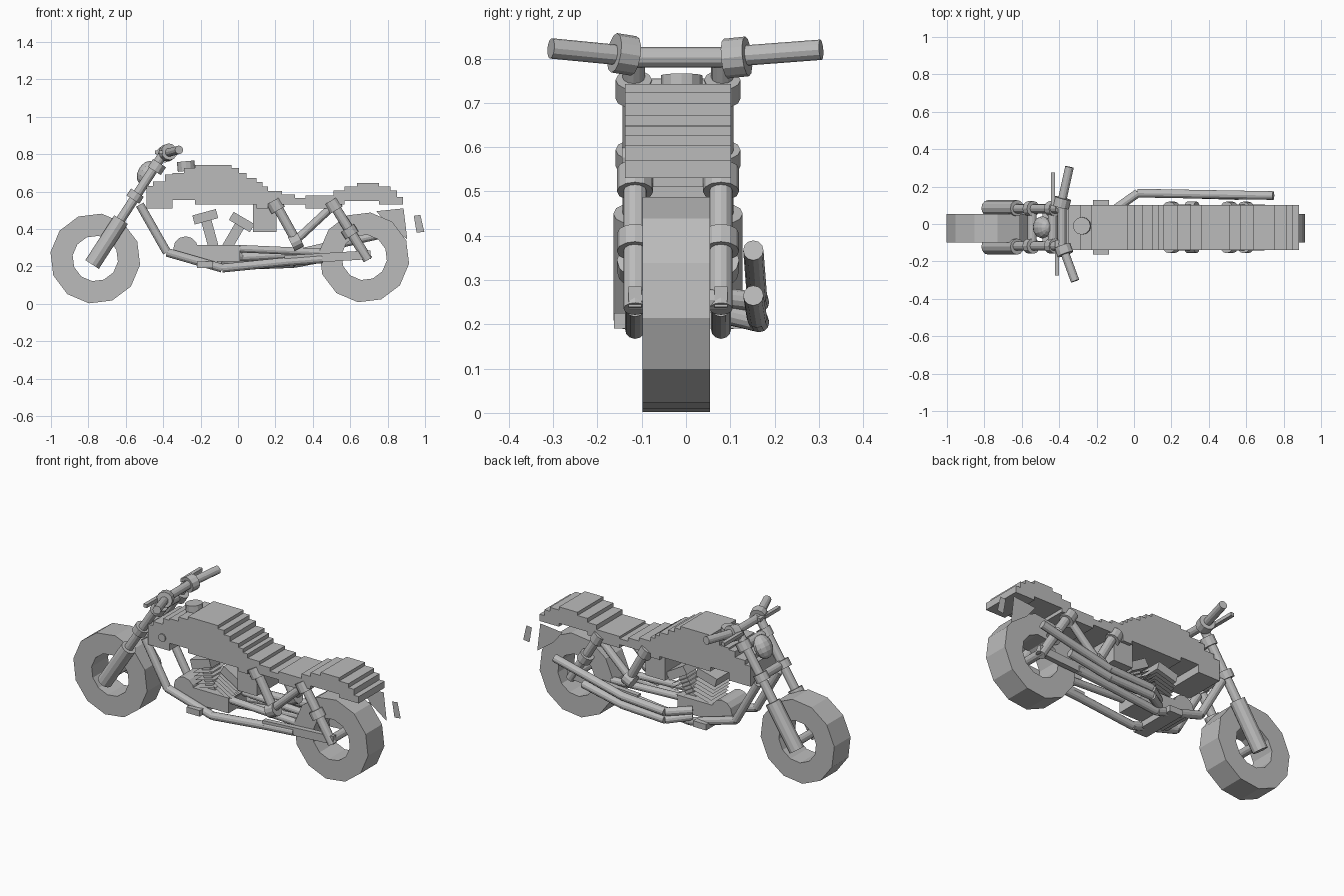
import bpy, bmesh, math
from mathutils import Vector, Matrix

cube = bpy.data.objects.get("Cube")
if cube:
    bpy.data.objects.remove(cube)

GREY = (0.5, 0.5, 0.5, 1)
mat = bpy.data.materials.new("plain grey")
mat.use_nodes = True
mat.diffuse_color = GREY
mat.node_tree.nodes["Principled BSDF"].inputs["Base Color"].default_value = GREY

MID = -0.018      # centre plane of the machine
SIDE = 0.097      # offset of paired tubes from it


def finish(name, bm):
    mesh = bpy.data.meshes.new(name)
    bmesh.ops.recalc_face_normals(bm, faces=bm.faces)
    bm.to_mesh(mesh)
    bm.free()
    mesh.materials.append(mat)
    ob = bpy.data.objects.new(name, mesh)
    bpy.context.collection.objects.link(ob)
    return ob


def rod(bm, a, b, r, sides=12):
    a, b = Vector(a), Vector(b)
    d = b - a
    m = Matrix.Translation((a + b) / 2) @ d.to_track_quat('Z', 'Y').to_matrix().to_4x4()
    bmesh.ops.create_cone(bm, cap_ends=True, segments=sides, radius1=r, radius2=r,
                          depth=d.length, matrix=m)


def tube(name, points, r, sides=12):
    bm = bmesh.new()
    for a, b in zip(points, points[1:]):
        rod(bm, a, b, r, sides)
    return finish(name, bm)


def pair(name, points, r, off=SIDE):
    # Points are (x, z); one tube on each side
    for label, s in (("left", 1), ("right", -1)):
        tube(f"{label}_{name}", [(x, MID + s * off, z) for x, z in points], r)


def box_into(bm, x, y, z, turn=0):
    c = Vector([sum(p) / 2 for p in (x, y, z)])
    size = [p[1] - p[0] for p in (x, y, z)]
    bmesh.ops.create_cube(bm, size=1, matrix=Matrix.Translation(c)
                          @ Matrix.Rotation(turn, 4, 'Y') @ Matrix.Diagonal((*size, 1)))


def box(name, x, y, z, turn=0):
    bm = bmesh.new()
    box_into(bm, x, y, z, turn)
    return finish(name, bm)


def across(w):
    return (MID - w, MID + w)


def plate(name, corners, y):
    bm = bmesh.new()
    bm.faces.new([bm.verts.new((x, y, z)) for x, z in corners])
    return finish(name, bm)


# Thick twelve-sided tyres with open centres
def wheel(name, x, z, outer=0.242, inner=0.122, half=0.076):
    bm = bmesh.new()
    n, rings = 12, []
    for r, y in ((outer, -half), (outer, half), (inner, half), (inner, -half)):
        rings.append([bm.verts.new((x + r * math.cos(t), MID - 0.004 + y, z + r * math.sin(t)))
                      for t in [math.radians(30 * i - 8) for i in range(n)]])
    for k in range(4):
        p, q = rings[k], rings[(k + 1) % 4]
        for i in range(n):
            j = (i + 1) % n
            bm.faces.new((p[i], p[j], q[j], q[i]))
    finish(name, bm)


wheel("front_wheel", -0.763, 0.242)
wheel("rear_wheel", 0.675, 0.248)
for name, x, z in (("front_axle", -0.763, 0.242), ("rear_axle", 0.685, 0.255)):
    tube(name, [(x, MID - 0.11, z), (x, MID + 0.11, z)], 0.024)

# Front fork with collars and cross clamps
pair("fork_lower", [(-0.78, 0.21), (-0.625, 0.45)], 0.043, 0.103)
pair("fork_upper", [(-0.63, 0.445), (-0.4, 0.80)], 0.025, 0.1)
pair("fork_lower_collar", [(-0.562, 0.557), (-0.538, 0.594)], 0.041, 0.1)
pair("fork_upper_collar", [(-0.447, 0.71), (-0.42, 0.752)], 0.041, 0.1)
for name, x, z in (("lower_clamp", -0.545, 0.575), ("upper_clamp", -0.435, 0.73)):
    tube(name, [(x, MID - SIDE, z), (x, MID + SIDE, z)], 0.025)

# Headlight
bm = bmesh.new()
bmesh.ops.create_uvsphere(bm, u_segments=12, v_segments=8, radius=1,
                          matrix=Matrix.Translation((-0.49, MID, 0.70))
                          @ Matrix.Rotation(0.5, 4, 'Y') @ Matrix.Diagonal((0.045, 0.06, 0.068, 1)))
finish("headlight", bm)

# Handlebar, grips and levers
tube("handlebar", [(-0.385, -0.13, 0.803), (-0.385, 0.1, 0.803)], 0.023)
tube("right_grip", [(-0.39, -0.1, 0.803), (-0.315, -0.305, 0.823)], 0.023)
tube("left_grip", [(-0.395, 0.08, 0.803), (-0.345, 0.305, 0.82)], 0.023)
tube("right_grip_collar", [(-0.383, -0.118, 0.806), (-0.367, -0.162, 0.813)], 0.045)
tube("left_grip_collar", [(-0.392, 0.09, 0.8), (-0.38, 0.138, 0.805)], 0.045)
box("right_lever", (-0.423, -0.401), (-0.275, -0.085), (0.8, 0.82))
box("left_lever", (-0.444, -0.422), (0.1, 0.275), (0.8, 0.82))

# Stepped tank and seat: slabs as start, end, bottom, top
slabs = [(-0.49, -0.455, 0.51, 0.63), (-0.455, -0.39, 0.51, 0.655),
         (-0.39, -0.35, 0.51, 0.69), (-0.35, -0.29, 0.555, 0.7),
         (-0.29, -0.23, 0.555, 0.725), (-0.23, -0.035, 0.53, 0.743),
         (-0.035, 0.005, 0.53, 0.725), (0.005, 0.045, 0.53, 0.7),
         (0.045, 0.1, 0.53, 0.672), (0.1, 0.13, 0.51, 0.65),
         (0.13, 0.16, 0.51, 0.628), (0.16, 0.235, 0.53, 0.604),
         (0.235, 0.305, 0.53, 0.585), (0.305, 0.36, 0.53, 0.565),
         (0.36, 0.51, 0.51, 0.578), (0.51, 0.57, 0.53, 0.605),
         (0.57, 0.635, 0.55, 0.628), (0.635, 0.755, 0.55, 0.647),
         (0.755, 0.815, 0.53, 0.628), (0.815, 0.85, 0.53, 0.605),
         (0.85, 0.882, 0.53, 0.57)]
body, seat = bmesh.new(), bmesh.new()
for x0, x1, z0, z1 in slabs:
    box_into(body if x1 < 0.2 else seat, (x0, x1), across(0.12), (z0, z1))
finish("tank", body)
finish("seat", seat)
tube("filler_cap", [(-0.275, -0.01, 0.71), (-0.28, -0.01, 0.762)], 0.047)
tube("tank_badge_disc", [(-0.395, -0.13, 0.577), (-0.395, -0.145, 0.577)], 0.023)
box("air_box", (0.08, 0.205), across(0.1), (0.385, 0.53))

# Twin cylinders with thin cooling fins, leaning apart
for name, foot, head in (("front", (-0.13, 0.3), (-0.175, 0.465)),
                         ("rear", (-0.06, 0.3), (0.02, 0.437))):
    a, b = Vector((foot[0], MID, foot[1])), Vector((head[0], MID, head[1]))
    lean = math.atan2(b.x - a.x, b.z - a.z)
    spin = Matrix.Rotation(lean, 4, 'Y')
    bm = bmesh.new()
    mid = (a + b) / 2
    bmesh.ops.create_cube(bm, size=1, matrix=Matrix.Translation(mid) @ spin
                          @ Matrix.Diagonal((0.055, 0.09, (b - a).length, 1)))
    bmesh.ops.create_cube(bm, size=1, matrix=Matrix.Translation(b) @ spin
                          @ Matrix.Diagonal((0.13, 0.16, 0.05, 1)))
    for i in range(5):
        bmesh.ops.create_grid(bm, x_segments=1, y_segments=1, size=0.5,
                              matrix=Matrix.Translation(a.lerp(b, 0.2 + 0.13 * i)) @ spin
                              @ Matrix.Diagonal((0.13, 0.16, 1, 1)))
    finish(f"{name}_cylinder", bm)

# Crankcase and foot rest
tube("crankcase_nose", [(-0.28, MID - 0.085, 0.295), (-0.28, MID + 0.085, 0.295)], 0.066)
box("crankcase", (-0.28, 0.01), across(0.085), (0.225, 0.315))
box("foot_rest", (-0.22, -0.135), across(0.145), (0.19, 0.225))

# Frame tubes
pair("frame_tube", [(-0.525, 0.53), (-0.38, 0.275), (-0.085, 0.19),
                    (0.26, 0.225), (0.45, 0.24)], 0.023)
pair("upper_frame_tube", [(0.0, 0.295), (0.45, 0.275)], 0.02, 0.06)
for label, s in (("left", 1), ("right", -1)):
    y = MID + s * SIDE
    box(f"{label}_swing_arm", (0.25, 0.71), (y - 0.015, y + 0.015), (0.225, 0.272), -0.06)

# Rear struts and shocks with collars
pair("front_strut", [(0.195, 0.545), (0.32, 0.32)], 0.026)
pair("middle_strut", [(0.3, 0.33), (0.515, 0.53)], 0.022)
pair("shock", [(0.505, 0.54), (0.695, 0.235)], 0.026)
for name, a, b in (("front_strut_collar", (0.187, 0.55), (0.215, 0.5)),
                   ("middle_collar", (0.285, 0.32), (0.335, 0.345)),
                   ("shock_top_collar", (0.495, 0.55), (0.525, 0.5)),
                   ("shock_lower_collar", (0.585, 0.405), (0.61, 0.365))):
    pair(name, [a, b], 0.041)

# Twin exhausts on one side
tube("upper_exhaust", [(-0.1, 0.08, 0.26), (0.02, 0.165, 0.25), (0.3, 0.16, 0.265),
                       (0.745, 0.152, 0.367)], 0.023)
tube("lower_exhaust", [(-0.1, 0.08, 0.225), (0.02, 0.165, 0.205), (0.3, 0.16, 0.215),
                       (0.56, 0.152, 0.265)], 0.023)

# Flat mudguard and tail light plates
plate("mudguard_plate", [(0.74, 0.495), (0.885, 0.51), (0.905, 0.345), (0.8, 0.42)], 0.09)
plate("tail_light_plate", [(0.94, 0.47), (0.975, 0.475), (0.996, 0.385), (0.955, 0.38)], 0.09)
